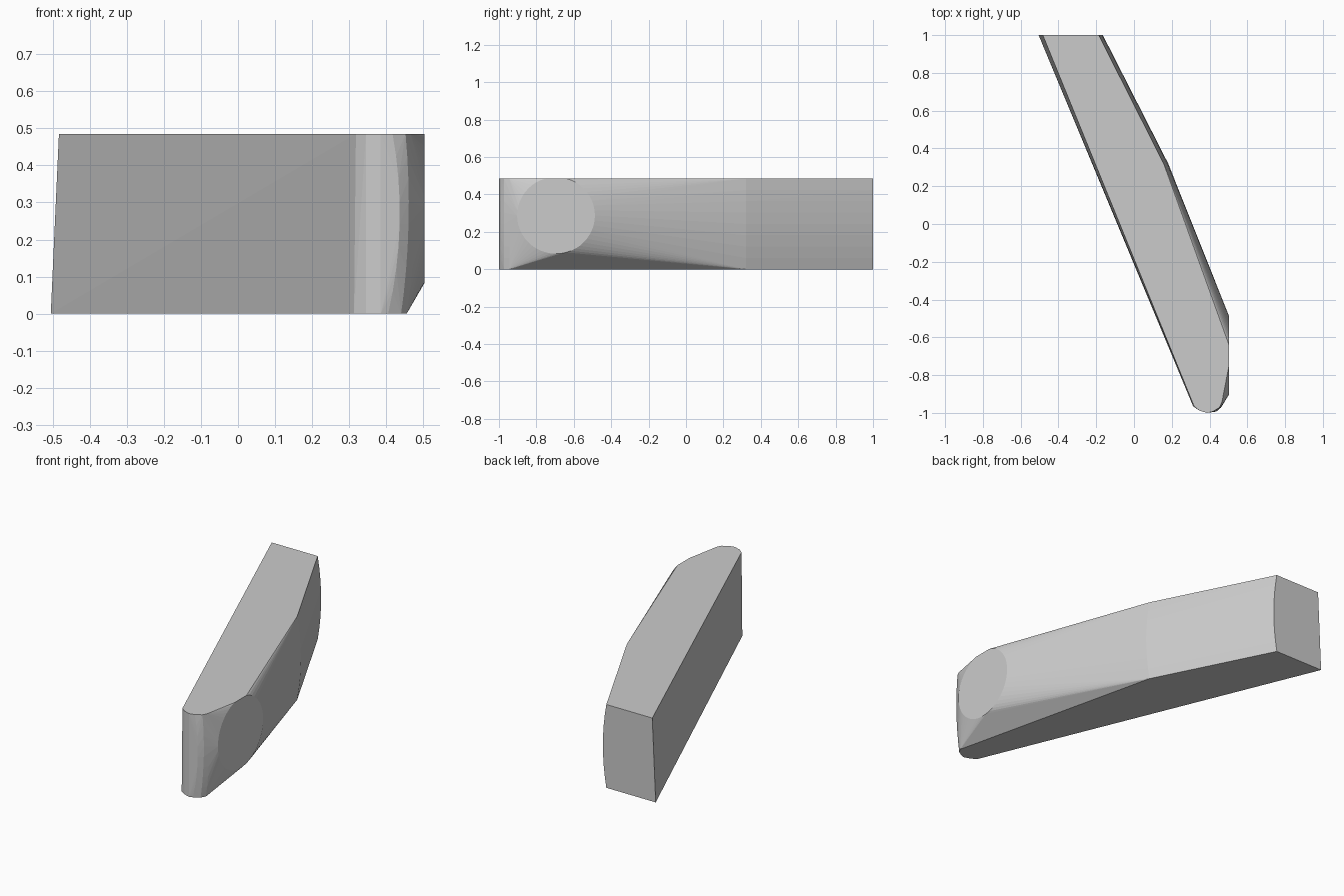
import bpy, bmesh, math

if "Cube" in bpy.data.objects:
    bpy.data.objects.remove(bpy.data.objects["Cube"])

H = 0.485
bm = bmesh.new()

# Body: stacked outlines, straight on the left, bulging on the right
levels = 8
for i in range(levels + 1):
    t = i / levels
    z = H * t
    b = 1 - (2 * t - 1) ** 2          # bulge, largest at mid height
    lean = 0.022 * t                  # left wall leans inwards
    outline = [
        (-0.505 + lean, 1.0), (-0.187 + 0.022 * b, 1.0),
        (0.157 + 0.024 * b, 0.32),
        (0.313 + 0.005 * t, -0.965), (0.345, -0.987), (0.385, -1.0),
        (0.405 + 0.025 * b + 0.012 * t, -0.993),
        (0.440 + 0.014 * b + 0.012 * t, -0.972),
        (0.455 + 0.016 * b + 0.010 * t, -0.945),
    ]
    for x, y in outline:
        bm.verts.new((x, y, z))

# Round flat pad on the right side, trimmed by the top face
for i in range(48):
    a = math.tau * i / 48
    z = 0.288 + 0.205 * math.sin(a)
    bm.verts.new((0.503, -0.695 + 0.208 * math.cos(a), min(z, H)))

# Skin everything as one convex solid
res = bmesh.ops.convex_hull(bm, input=bm.verts[:])
loose = {v for v in res["geom_interior"] + res["geom_unused"]
         if isinstance(v, bmesh.types.BMVert) and not v.link_faces}
bmesh.ops.delete(bm, geom=list(loose), context='VERTS')
bmesh.ops.recalc_face_normals(bm, faces=bm.faces[:])

mesh = bpy.data.meshes.new("angled_block")
bm.to_mesh(mesh)
bm.free()
obj = bpy.data.objects.new("angled_block", mesh)
bpy.context.collection.objects.link(obj)
